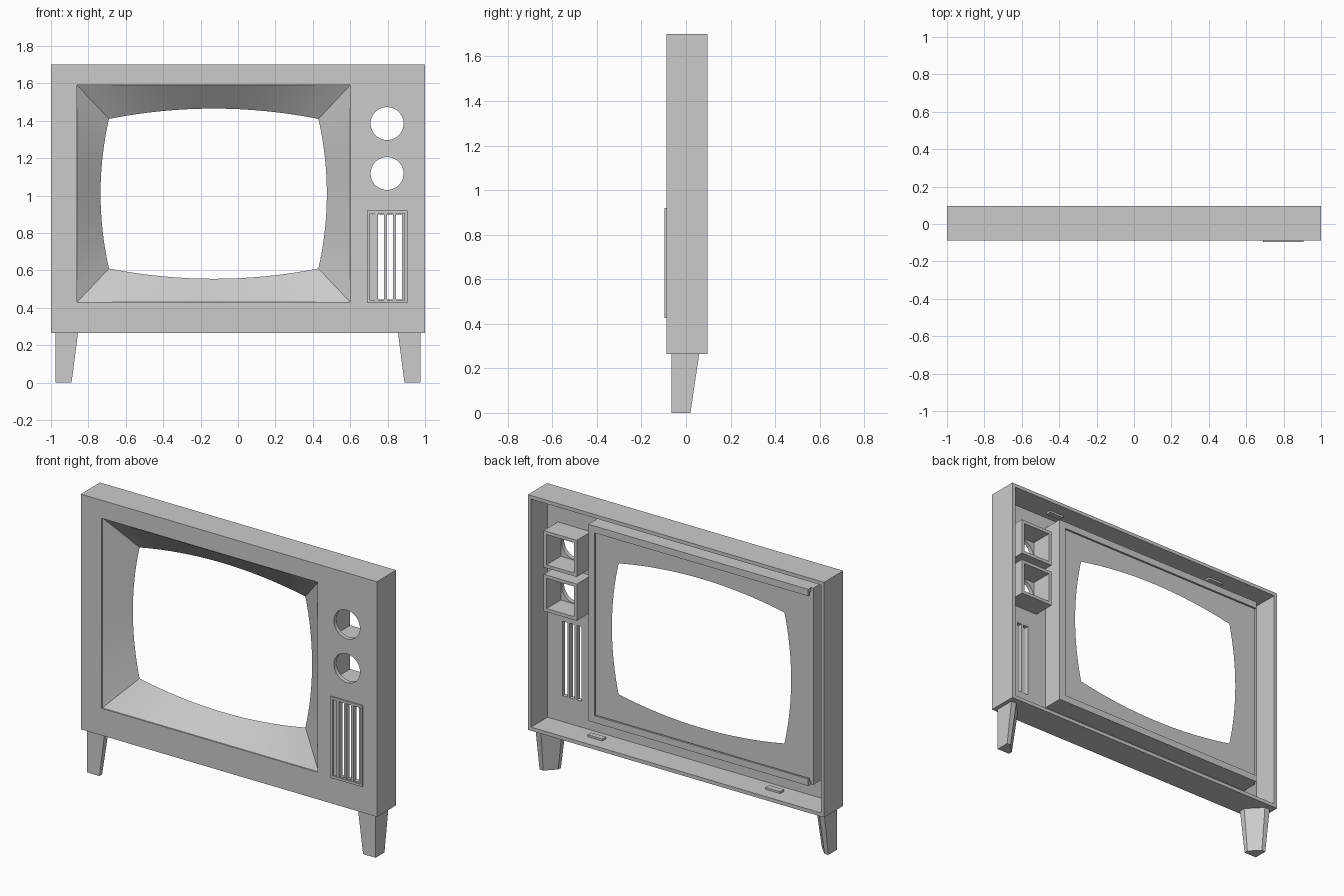
import bpy, bmesh
from math import pi

old = bpy.data.objects.get("Cube")
if old:
    bpy.data.objects.remove(old, do_unlink=True)

grey = bpy.data.materials.new("plain grey")
grey.use_nodes = True
grey.diffuse_color = (0.6, 0.6, 0.6, 1)
grey.node_tree.nodes["Principled BSDF"].inputs["Base Color"].default_value = (0.6, 0.6, 0.6, 1)


def make(name, bm):
    bmesh.ops.recalc_face_normals(bm, faces=bm.faces)
    mesh = bpy.data.meshes.new(name)
    bm.to_mesh(mesh)
    bm.free()
    mesh.materials.append(grey)
    ob = bpy.data.objects.new(name, mesh)
    bpy.context.collection.objects.link(ob)
    return ob


def box(name, x, y, z):
    """Box from (low, high) ranges."""
    bm = bmesh.new()
    bmesh.ops.create_cube(bm, size=1)
    for v in bm.verts:
        v.co = [sum(r) / 2 + c * (r[1] - r[0]) for c, r in zip(v.co, (x, y, z))]
    return make(name, bm)


def cut(target, cutter):
    mod = target.modifiers.new("cut", 'BOOLEAN')
    mod.operation = 'DIFFERENCE'
    mod.solver = 'EXACT'
    mod.object = cutter
    bpy.context.view_layer.objects.active = target
    bpy.ops.object.modifier_apply(modifier=mod.name)
    bpy.data.objects.remove(cutter, do_unlink=True)


def loft(name, loops, closed):
    """Skin a row of equal point loops; cap the ends unless the row is closed."""
    bm = bmesh.new()
    rings = [[bm.verts.new(p) for p in loop] for loop in loops]
    n = len(rings[0])
    for a, b in zip(rings, rings[1:] + (rings[:1] if closed else [])):
        for i in range(n):
            j = (i + 1) % n
            bm.faces.new((a[i], a[j], b[j], b[i]))
    if not closed:
        bm.faces.new(rings[0])
        bm.faces.new(rings[-1])
    return make(name, bm)


FRONT, BACK, INNER = -0.088, 0.097, -0.062
LOW, TOP, WALL = 0.265, 1.70, 0.022
KNOB_X, KNOB_Z = 0.797, (1.385, 1.118)

# Cabinet: hollow shell, open at the back
cabinet = box("cabinet", (-1, 1), (FRONT, BACK), (LOW, TOP))
cut(cabinet, box("cavity", (WALL - 1, 1 - WALL), (INNER, 0.3), (LOW + WALL, TOP - WALL)))
cut(cabinet, box("opening", (-0.86, 0.6), (-0.3, 0.0), (0.43, 1.59)))

# Round knob holes
for z in KNOB_Z:
    bm = bmesh.new()
    bmesh.ops.create_cone(bm, cap_ends=True, segments=40, radius1=0.088, radius2=0.088, depth=0.3)
    hole = make("hole", bm)
    hole.rotation_euler.x = pi / 2
    hole.location = (KNOB_X, FRONT, z)
    bpy.context.view_layer.update()
    cut(cabinet, hole)

# Speaker slots
for x in (0.765, 0.813, 0.861):
    cut(cabinet, box("slot", (x - 0.016, x + 0.016), (-0.3, 0), (0.445, 0.9)))

# Screen surround: rectangle funnelling back to a bulged opening
N = 16
CX, CZ = -0.13, 1.01


def outline(x0, x1, z0, z1, y, bulge_x=0, bulge_z=0):
    corners = [(x0, z0), (x1, z0), (x1, z1), (x0, z1)]
    out = [(0, -1), (1, 0), (0, 1), (-1, 0)]
    pts = []
    for k in range(4):
        (ax, az), (bx, bz) = corners[k], corners[(k + 1) % 4]
        for i in range(N):
            t = i / N
            b = 4 * t * (1 - t)
            pts.append((ax + (bx - ax) * t + out[k][0] * b * bulge_x, y,
                        az + (bz - az) * t + out[k][1] * b * bulge_z))
    return pts


PLATE = 0.036
surround = loft("screen_surround", [
    outline(-0.86, 0.6, 0.43, 1.59, FRONT + 0.008),
    outline(CX - 0.56, CX + 0.56, CZ - 0.4, CZ + 0.4, PLATE, 0.045, 0.055),
    outline(-0.885, 0.615, 0.41, 1.61, PLATE),
    outline(-0.885, 0.615, 0.41, 1.61, INNER - 0.002)], True)

# Glass channel on three sides, open at one end for sliding the glass in
for part, wide, y in (("rail", 0.022, (PLATE, 0.052)), ("lip", 0.042, (0.052, 0.064))):
    box("top_" + part, (-0.87, 0.615), y, (1.61 - wide, 1.61))
    box("bottom_" + part, (-0.87, 0.615), y, (0.41, 0.41 + wide))
    box("side_" + part, (0.615 - wide, 0.615), y, (0.41 + wide, 1.61 - wide))

# Square sleeves behind the knob holes
for name, z in zip(("upper_knob_sleeve", "lower_knob_sleeve"), KNOB_Z):
    h = 0.112
    sleeve = box(name, (KNOB_X - h, KNOB_X + h), (INNER - 0.003, 0.075), (z - h, z + h))
    h = 0.092
    cut(sleeve, box("sleeve_core", (KNOB_X - h, KNOB_X + h), (-0.3, 0.3), (z - h, z + h)))

# Speaker grille: raised border with upright fins
grille = box("grille_border", (0.69, 0.905), (-0.097, FRONT + 0.002), (0.425, 0.92))
cut(grille, box("grille_core", (0.705, 0.89), (-0.3, 0.3), (0.44, 0.905)))
for i in range(3):
    x = 0.741 + i * 0.048
    box("grille_fin", (x - 0.008, x + 0.008), (-0.095, FRONT + 0.002), (0.44, 0.905))

# Small tabs inside the floor and roof
for x in (-0.6, 0.6):
    for name, z in (("floor_tab", LOW + WALL), ("roof_tab", TOP - WALL)):
        box(name, (x - 0.05, x + 0.05), (-0.015, 0.02), (z - 0.012, z + 0.012))

# Tapered legs, square at the outer front corner and chamfered behind
for name, s in (("left_leg", 1), ("right_leg", -1)):
    loops = []
    for z, w, d in ((0, 0.085, 0.085), (LOW + 0.005, 0.12, 0.125)):
        shape = [(0, 0), (w, 0), (w, d * 0.3), (w * 0.3, d), (0, d)]
        loops.append([(s * (0.975 - u), v - 0.065, z) for u, v in shape])
    loft(name, loops, False)

# Smooth the curves, keep the edges crisp
bpy.ops.object.select_all(action='DESELECT')
for ob in (cabinet, surround):
    ob.select_set(True)
bpy.context.view_layer.objects.active = cabinet
bpy.ops.object.shade_smooth_by_angle(angle=0.5)
